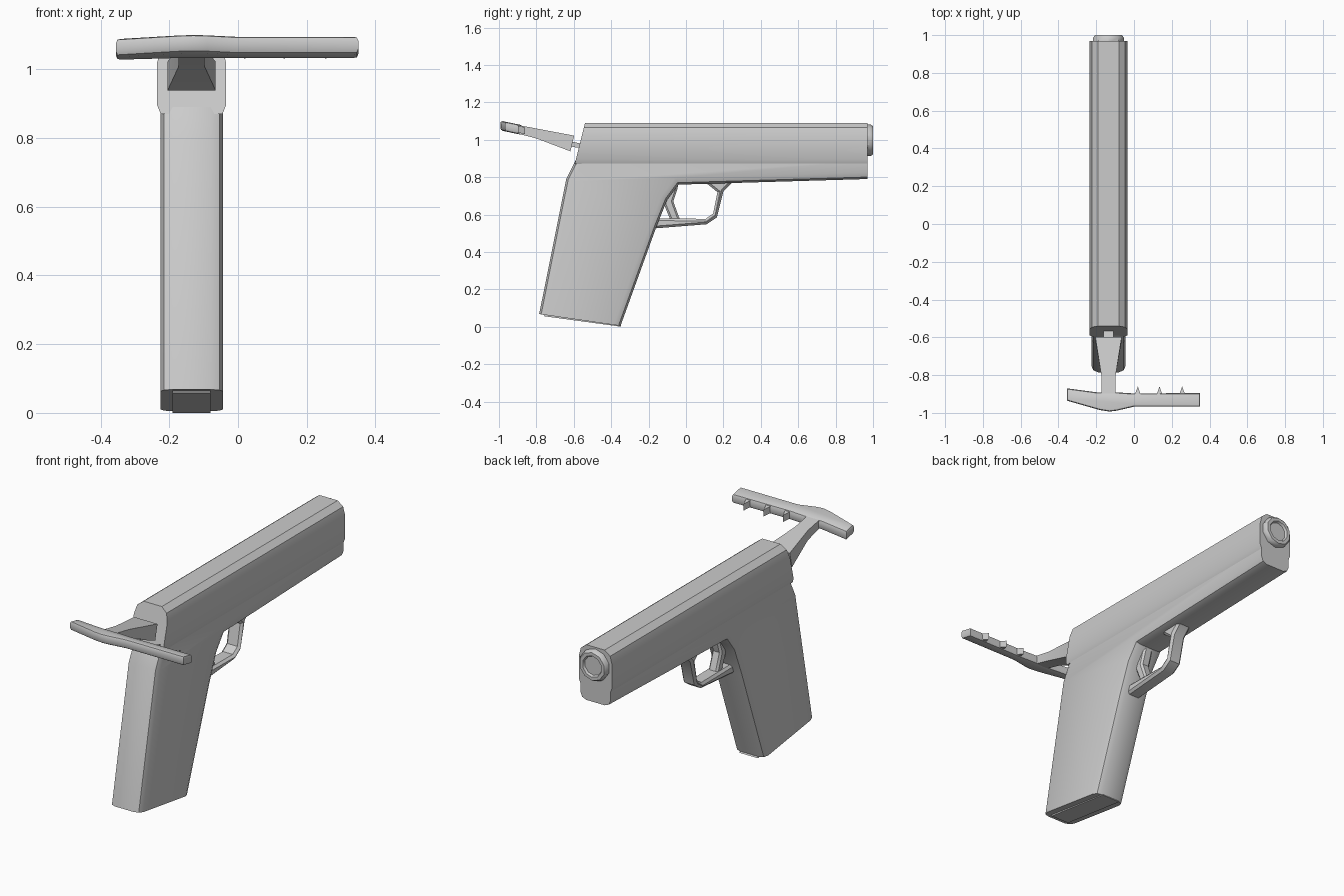
import bpy, bmesh, math

if "Cube" in bpy.data.objects:
    bpy.data.objects.remove(bpy.data.objects["Cube"])

CX = -0.135  # the pistol sits left of centre


def finish(name, bm, angle=35):
    bmesh.ops.recalc_face_normals(bm, faces=bm.faces[:])
    me = bpy.data.meshes.new(name)
    bm.to_mesh(me)
    bm.free()
    ob = bpy.data.objects.new(name, me)
    bpy.context.collection.objects.link(ob)
    bpy.ops.object.select_all(action='DESELECT')
    ob.select_set(True)
    bpy.context.view_layer.objects.active = ob
    bpy.ops.object.shade_smooth_by_angle(angle=math.radians(angle))
    return ob


def prism(name, outline, place, lo, hi, bevel=0, segments=2, keep=None):
    """Extrude an outline from lo to hi; bevel the rim edges accepted by keep."""
    bm = bmesh.new()
    rims = [[bm.verts.new(place(a, b, t)) for a, b in outline] for t in (lo, hi)]
    n = len(outline)
    bm.faces.new(rims[0])
    bm.faces.new(rims[1])
    for i in range(n):
        j = (i + 1) % n
        bm.faces.new((rims[0][i], rims[0][j], rims[1][j], rims[1][i]))
    bmesh.ops.recalc_face_normals(bm, faces=bm.faces[:])
    if bevel:
        edges = [bm.edges.get((r[i], r[(i + 1) % n])) for r in rims
                 for i in range(n) if keep is None or i in keep]
        bmesh.ops.bevel(bm, geom=edges, offset=bevel, segments=segments,
                        profile=0.5, affect='EDGES')
    return finish(name, bm)


def loft(name, rings):
    """Skin a series of equal-length rings and cap both ends."""
    bm = bmesh.new()
    vs = [[bm.verts.new(p) for p in r] for r in rings]
    n = len(vs[0])
    for a, b in zip(vs, vs[1:]):
        for i in range(n):
            j = (i + 1) % n
            bm.faces.new((a[i], a[j], b[j], b[i]))
    bm.faces.new(vs[0])
    bm.faces.new(vs[-1])
    return finish(name, bm)


def side(y, z, t):      # outline drawn in the side view, t across the width
    return (CX + t, y, z)


def tilted(x, y, t):    # outline drawn in the top view, on the handle's tilt
    return (x, y, 1.063 - 0.21 * (y + 0.93) + t)


# Slide: chamfered section, raked at the rear
half = [(0.09, 0.87), (0.1, 0.895), (0.1, 1.02), (0.088, 1.065), (0.055, 1.09)]
section = half + [(-x, z) for x, z in reversed(half)]
rear = [(CX + x, -0.595 + (z - 0.87) * 0.25, z) for x, z in section]
loft("slide", [rear, [(CX + x, 0.97, z) for x, z in section]])

# Frame and grip in one profile, with rounded long edges
frame = [(-0.59, 0.89), (-0.64, 0.79), (-0.785, 0.068), (-0.35, 0.005),
         (-0.16, 0.53), (-0.10, 0.68), (-0.04, 0.76), (0.97, 0.79), (0.97, 0.89)]
prism("frame_and_grip", frame, side, -0.091, 0.091, 0.036, 2, (0, 1, 3, 4, 5, 6))

# Grip base plate
base = [(-0.765, 0.07), (-0.755, 0.056), (-0.345, 0.0), (-0.352, 0.012)]
prism("grip_base", base, side, -0.055, 0.055)

# Muzzle ring with a shallow bore
N = 10
muzzle = [(0.085, 0.96), (0.085, 0.986), (0.076, 1.0), (0.058, 1.0), (0.052, 0.988)]
loft("muzzle", [[(CX + r * math.sin(2 * math.pi * i / N), y,
                  0.997 + r * math.cos(2 * math.pi * i / N)) for i in range(N)]
                for r, y in muzzle])

# Trigger guard and trigger
guard = [(-0.18, 0.525), (0.11, 0.548), (0.165, 0.585), (0.2, 0.725), (0.25, 0.775),
         (0.1, 0.775), (0.168, 0.72), (0.145, 0.605), (0.105, 0.577), (-0.16, 0.58)]
prism("trigger_guard", guard, side, -0.042, 0.042, 0.012, 1, (0, 1, 2, 3, 5, 6, 7, 8))
trigger = [(-0.11, 0.79), (-0.04, 0.78), (-0.045, 0.74), (-0.068, 0.67),
           (-0.035, 0.58), (-0.085, 0.575), (-0.12, 0.66)]
prism("trigger", trigger, side, -0.028, 0.028, 0.01, 1, (1, 2, 3, 5, 6))

# Handle stem flaring toward the slide: y top, z top, y bottom, z bottom, half width
stem = [(-0.598, 1.022, -0.618, 0.938, 0.07),
        (-0.80, 1.06, -0.80, 1.007, 0.038),
        (-0.92, 1.083, -0.92, 1.038, 0.038)]
loft("handle_stem", [[(CX - w, yt, zt), (CX + w, yt, zt),
                      (CX + w, yb, zb), (CX - w, yb, zb)]
                     for yt, zt, yb, zb, w in stem])
link = [(-0.62, 0.965), (-0.54, 0.95), (-0.54, 0.975), (-0.62, 0.992)]
prism("handle_link", link, side, -0.026, 0.026)

# Crossbar with three small teeth
bar = [(-0.355, -0.87), (-0.355, -0.935), (-0.18, -0.985), (-0.13, -0.993),
       (-0.09, -0.988), (0.0, -0.967), (0.35, -0.967), (0.35, -0.895),
       (0.0, -0.897), (-0.08, -0.892), (-0.19, -0.892)]
prism("crossbar", bar, tilted, -0.026, 0.026, 0.014, 2)
for k, x in enumerate((0.02, 0.135, 0.255)):
    tooth = [(x - 0.018, -0.91), (x - 0.012, -0.893), (x, -0.86),
             (x + 0.012, -0.893), (x + 0.018, -0.91)]
    prism(f"crossbar_tooth_{k + 1}", tooth, tilted, -0.018, 0.018)
